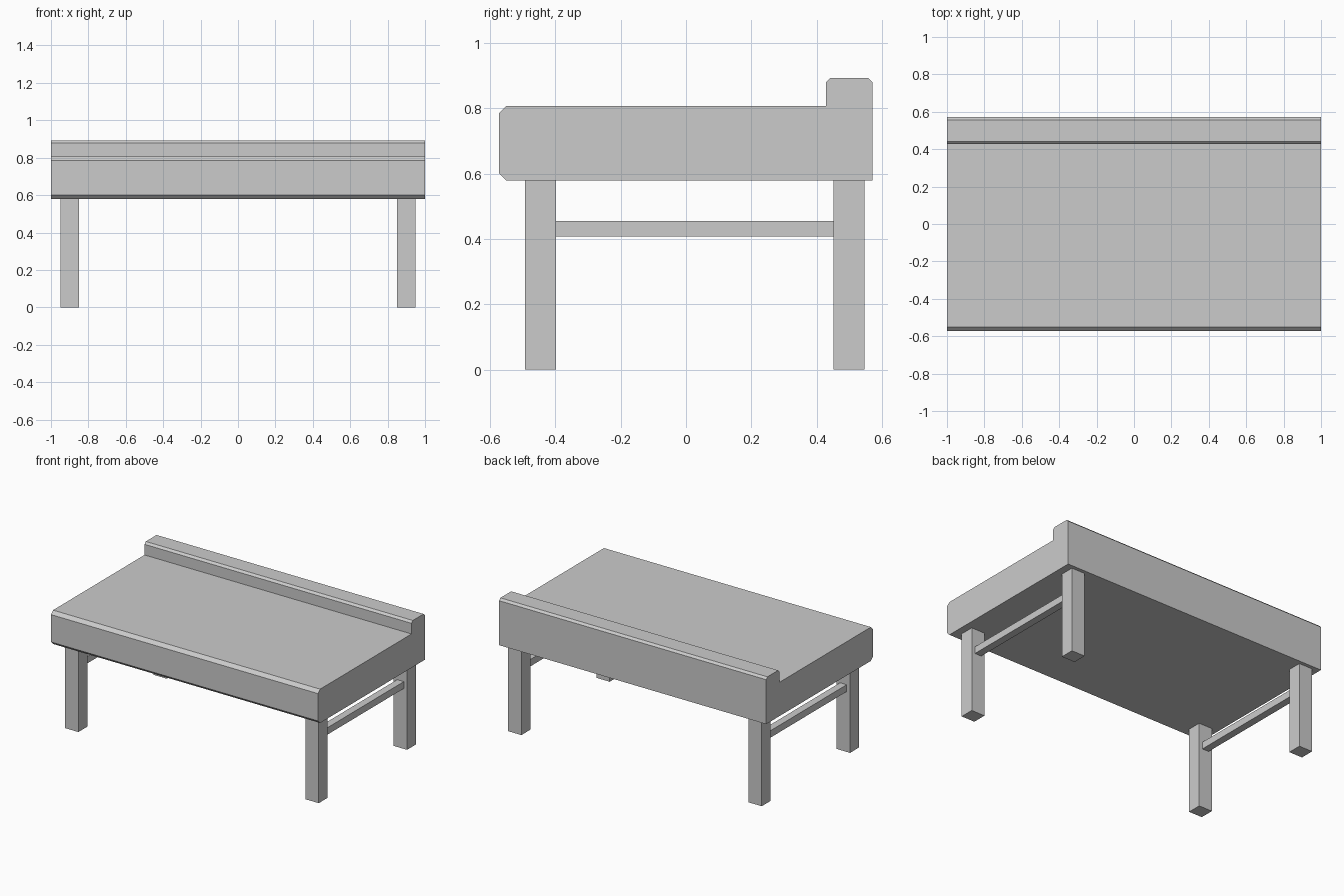
import bpy, bmesh

if "Cube" in bpy.data.objects:
    bpy.data.objects.remove(bpy.data.objects["Cube"])


def box(name, x0, x1, y0, y1, z0, z1):
    """Axis-aligned box from its extents."""
    bm = bmesh.new()
    bmesh.ops.create_cube(bm, size=1)
    for v in bm.verts:
        v.co = ((x0 + x1) / 2 + v.co.x * (x1 - x0),
                (y0 + y1) / 2 + v.co.y * (y1 - y0),
                (z0 + z1) / 2 + v.co.z * (z1 - z0))
    return finish(name, bm)


def finish(name, bm):
    bmesh.ops.recalc_face_normals(bm, faces=bm.faces[:])
    mesh = bpy.data.meshes.new(name)
    bm.to_mesh(mesh)
    bm.free()
    obj = bpy.data.objects.new(name, mesh)
    bpy.context.collection.objects.link(obj)
    return obj


# Thick top: side profile (y, z) with chamfered front and raised back rail
profile = [(-0.55, 0.578), (0.571, 0.578), (0.571, 0.879), (0.557, 0.893),
           (0.442, 0.893), (0.428, 0.879), (0.428, 0.807), (-0.55, 0.807),
           (-0.572, 0.785), (-0.572, 0.6)]
bm = bmesh.new()
face = bm.faces.new([bm.verts.new((-1, y, z)) for y, z in profile])
ext = bmesh.ops.extrude_face_region(bm, geom=[face], use_keep_orig=True)
verts = [g for g in ext["geom"] if isinstance(g, bmesh.types.BMVert)]
bmesh.ops.translate(bm, verts=verts, vec=(2, 0, 0))
finish("table_top", bm)

# Legs and side stretchers
for side, s in (("left", -1), ("right", 1)):
    cx = 0.9 * s
    box(f"front_leg_{side}", cx - 0.05, cx + 0.05, -0.493, -0.398, 0, 0.578)
    box(f"back_leg_{side}", cx - 0.05, cx + 0.05, 0.452, 0.547, 0, 0.578)
    box(f"stretcher_{side}", cx - 0.025, cx + 0.025, -0.398, 0.452, 0.408, 0.455)
